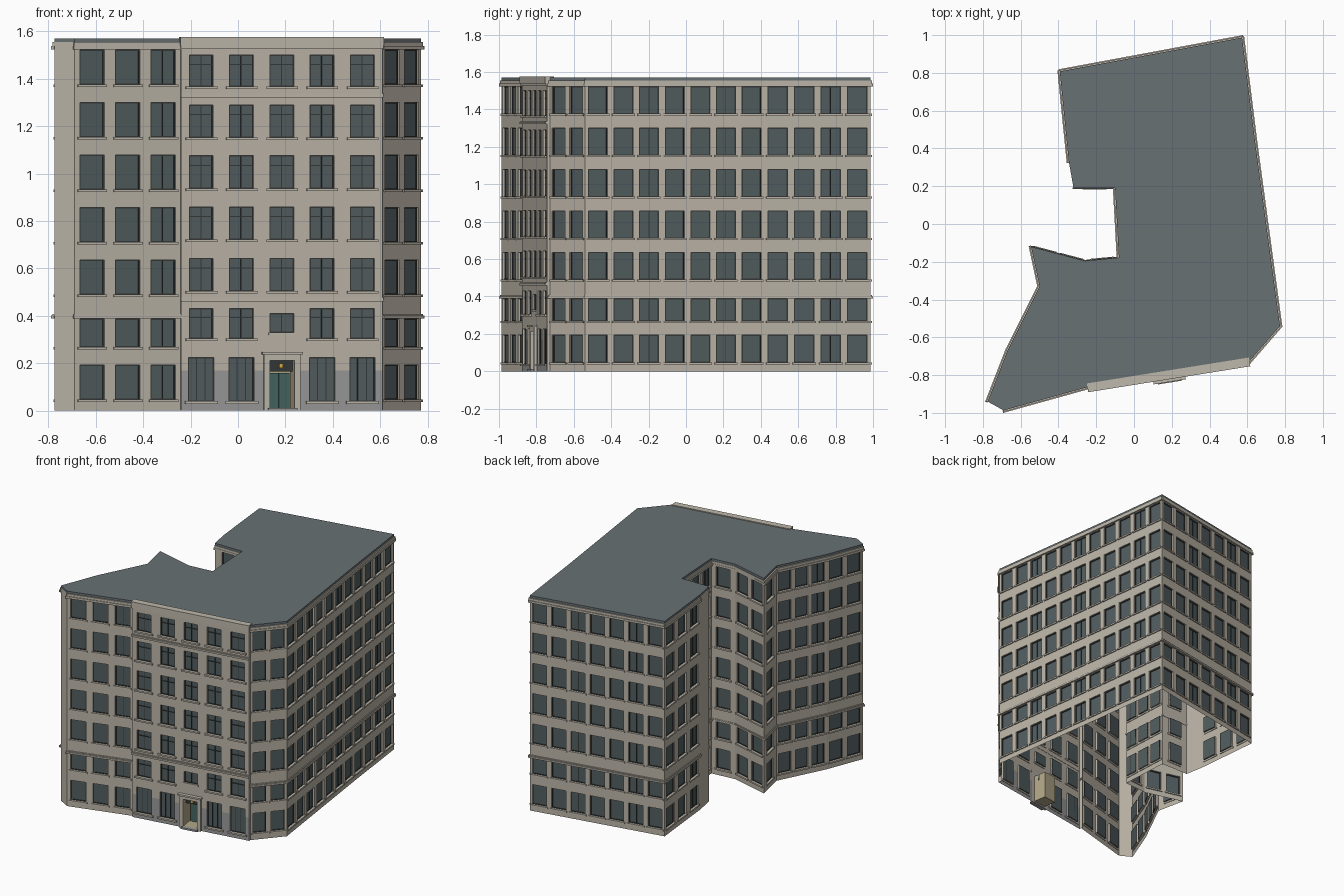
import bpy, bmesh
from mathutils import Vector

if "Cube" in bpy.data.objects:
    bpy.data.objects.remove(bpy.data.objects["Cube"])

def material(name, rgb):
    m = bpy.data.materials.new(name)
    m.diffuse_color = (*rgb, 1)
    m.use_nodes = True
    m.node_tree.nodes["Principled BSDF"].inputs["Base Color"].default_value = m.diffuse_color
    return m

MATS = {
    "wall": material("plaster", (0.50, 0.46, 0.39)),
    "trim": material("stone_trim", (0.52, 0.48, 0.41)),
    "plinth": material("grey_plinth", (0.32, 0.32, 0.32)),
    "glass": material("window_glass", (0.085, 0.11, 0.115)),
    "frame": material("dark_frame", (0.035, 0.04, 0.04)),
    "roof": material("roof_grey", (0.14, 0.165, 0.175)),
    "tan": material("porch_tan", (0.45, 0.39, 0.25)),
    "door": material("door_green", (0.06, 0.13, 0.12)),
    "lamp": material("lamp_yellow", (0.7, 0.45, 0.08)),
}
PARTS = {}

def part(name, mat):
    return PARTS.setdefault(name, (bmesh.new(), mat))[0]

class Wall:
    """Local frame of a wall: u along it, d outward, z up."""
    def __init__(self, p, q):
        self.p = Vector((p[0], p[1], 0))
        run = Vector((q[0], q[1], 0)) - self.p
        self.len = run.length
        self.t = run.normalized()
        self.n = Vector((self.t.y, -self.t.x, 0))

    def at(self, u, d, z):
        return self.p + self.t * u + self.n * d + Vector((0, 0, z))

    def quad(self, bm, pts):
        bm.faces.new([bm.verts.new(self.at(*c)) for c in pts])

    def box(self, bm, u0, u1, d0, d1, z0, z1):
        v = [bm.verts.new(self.at(u, d, z)) for z in (z0, z1)
             for u, d in ((u0, d1), (u1, d1), (u1, d0), (u0, d0))]
        for f in ((0, 1, 5, 4), (1, 2, 6, 5), (2, 3, 7, 6), (3, 0, 4, 7), (4, 5, 6, 7), (3, 2, 1, 0)):
            bm.faces.new([v[i] for i in f])

    def skin(self, name, holes, top, base=0):
        """Wall surface split in a grid, with the openings left out."""
        us = sorted({0, self.len, *[h[0] for h in holes], *[h[1] for h in holes]})
        zs = sorted({0, top, base, *[h[2] for h in holes], *[h[3] for h in holes]})
        for a, b in zip(us, us[1:]):
            for c, e in zip(zs, zs[1:]):
                u, z = (a + b) / 2, (c + e) / 2
                if any(h[0] < u < h[1] and h[2] < z < h[3] for h in holes):
                    continue
                bm = part("ground_plinth", "plinth") if z < base else part(name, "wall")
                self.quad(bm, ((a, 0, c), (b, 0, c), (b, 0, e), (a, 0, e)))

    def reveal(self, bm, u0, u1, z0, z1, r):
        c = [(u0, z0), (u0, z1), (u1, z1), (u1, z0)]
        for (a, b), (e, f) in zip(c, c[1:] + c[:1]):
            self.quad(bm, ((a, 0, b), (a, -r, b), (e, -r, f), (e, 0, f)))

    def window(self, u0, u1, z0, z1, bars=(), transom=0, sill=0.008, r=0.014):
        self.reveal(part("window_reveals", "wall"), u0, u1, z0, z1, r)
        self.quad(part("window_panes", "glass"),
                  ((u0, -r, z0), (u1, -r, z0), (u1, -r, z1), (u0, -r, z1)))
        fr, w, f = part("window_frames", "frame"), 0.004, -r + 0.005
        self.box(fr, u0, u0 + w, -r, f, z0, z1)
        self.box(fr, u1 - w, u1, -r, f, z0, z1)
        self.box(fr, u0, u1, -r, f, z0, z0 + w)
        self.box(fr, u0, u1, -r, f, z1 - w, z1)
        for b in bars:
            u = u0 + (u1 - u0) * b
            self.box(fr, u - 0.002, u + 0.002, -r, f, z0, z1)
        if transom:
            z = z0 + (z1 - z0) * transom
            self.box(fr, u0, u1, -r, f, z - 0.002, z + 0.002)
        e = sill * 1.3
        self.box(part("window_sills", "trim"), u0 - e, u1 + e, -0.004, sill, z0 - 0.011, z0)

TOP = 1.555
A, B, C, D, E, F = (-.775, -.94), (-.69, -.987), (-.24, -.862), (.61, -.728), (.773, -.54), (.643, .42)
G, H, I, I2, J, K = (.572, .987), (-.393, .808), (-.345, .33), (-.32, .19), (-.1, .19), (-.08, -.178)
L, M, N, O = (-.26, -.195), (-.545, -.12), (-.5, -.33), (-.67, -.67)

# plain wings: start, end, windows per floor (0 = blank wall), has mouldings
WINGS = [(A, B, 0, 0), (B, C, 3, 1), (D, E, 2, 1), (E, F, 7, 1), (F, G, 4, 1), (G, H, 7, 1),
         (H, I, 3, 1), (I, I2, 0, 0), (I2, J, 1, 0), (J, K, 3, 1), (K, L, 1, 0), (L, M, 2, 0),
         (M, N, 1, 1), (N, O, 3, 1), (O, A, 2, 1)]
for p, q, n, trim in WINGS:
    w = Wall(p, q)
    holes = []
    for i in range(n):
        pitch = w.len / n
        half = min(0.053, pitch * 0.37)
        u = pitch * (i + 0.5)
        for k in range(7):
            z = 0.048 + 0.2215 * k
            holes.append((u - half, u + half, z, z + (0.118 if k == 1 else 0.145)))
            w.window(*holes[-1], bars=(0.5,) if i % 3 == 2 else ())
    w.skin("wing_walls", holes, TOP)
    # storey band and roof cornice
    if trim or n:
        s = 1 if trim else 0.4
        bm = part("cornices", "trim")
        w.box(bm, -0.006, w.len + 0.006, -0.002, 0.012 * s, 1.523, 1.538)
        w.box(bm, -0.003, w.len + 0.003, -0.002, 0.007 * s, 1.538, TOP)
        bm = part("storey_band", "trim")
        w.box(bm, -0.006, w.len + 0.006, -0.002, 0.012 * s, 0.389, 0.401)
        w.box(bm, -0.003, w.len + 0.003, -0.002, 0.006 * s, 0.401, 0.408)

# centre front facade, slightly proud of the wings
w = Wall((-.24, -.878), (.61, -.742))
holes = []
centres = [w.len * (x + .24) / .85 for x in (-.155, .015, .185, .355, .525)]
for i, u in enumerate(centres):
    for z0, z1 in ((.505, .643), (.722, .86), (.938, 1.076), (1.153, 1.29), (1.367, 1.5)):
        holes.append((u - .051, u + .051, z0, z1))
        w.window(*holes[-1], bars=(.5,), transom=.7, sill=.012)
    if i == 2:
        holes.append((u - .051, u + .051, .33, .41))
        w.window(*holes[-1], bars=(.5,), sill=.004)
        continue
    holes.append((u - .051, u + .051, .305, .43))
    w.window(*holes[-1], bars=(.5,), transom=.7, sill=.012)
    holes.append((u - .054, u + .054, .04, .225))
    w.window(*holes[-1], bars=(.33, .67), sill=.012)

# entrance: recessed porch, door leaves, surround, hood and step
u = centres[2]
a, b, dep = u - .052, u + .052, .1
holes.append((a, b, .012, .212))
bm = part("porch_recess", "tan")
w.reveal(bm, a, b, .012, .212, dep)
w.quad(bm, ((a, -dep, .012), (b, -dep, .012), (b, -dep, .212), (a, -dep, .212)))
bm = part("door_leaves", "door")
w.box(bm, a + .006, u - .001, -.098, -.088, .012, .16)
w.box(bm, u + .001, b - .006, -.098, -.088, .012, .16)
w.box(part("door_transom", "frame"), a, b, -.05, -.035, .165, .212)
w.box(part("porch_lamp", "lamp"), u - .008, u + .008, -.035, -.015, .18, .2)
bm = part("door_surround", "trim")
w.box(bm, a - .026, a, -.004, .014, 0, .222)
w.box(bm, b, b + .026, -.004, .014, 0, .222)
w.box(bm, a - .026, b + .026, -.004, .014, .212, .236)
w.box(bm, a - .034, b + .034, -.004, .026, .236, .248)
w.box(part("door_step", "plinth"), a - .01, b + .01, -.004, .03, 0, .012)

w.skin("centre_facade", holes, 1.54, base=.17)
for uu in (0, w.len):
    w.quad(part("facade_returns", "wall"), ((uu, 0, 0), (uu, 0, 1.54), (uu, -.03, 1.54), (uu, -.03, 0)))

# string courses and parapet of the centre facade
bm = part("facade_bands", "trim")
for z, h, d in ((.46, .012, .012), (.472, .006, .006), (1.322, .012, .012), (1.334, .005, .006),
                (1.527, .013, .008)):
    w.box(bm, -.002, w.len + .002, -.002, d, z, z + h)
w.box(part("parapet", "trim"), -.004, w.len + .004, -.035, .012, 1.54, 1.577)

# flat roof slab with a dark edge, underside left open to the hollow shell
bm = part("flat_roof", "roof")
outline = [A, B, C, D, E, F, G, H, I, I2, J, K, L, M, N, O]
hi = [bm.verts.new((x, y, 1.571)) for x, y in outline]
lo = [bm.verts.new((x, y, TOP)) for x, y in outline]
bm.faces.new(hi)
for i in range(len(hi)):
    j = (i + 1) % len(hi)
    bm.faces.new((lo[i], lo[j], hi[j], hi[i]))

for name, (bm, mat) in PARTS.items():
    bmesh.ops.remove_doubles(bm, verts=bm.verts, dist=1e-5) if name in ("wing_walls", "centre_facade") else None
    me = bpy.data.meshes.new(name)
    bm.to_mesh(me)
    bm.free()
    me.materials.append(MATS[mat])
    bpy.context.collection.objects.link(bpy.data.objects.new(name, me))
